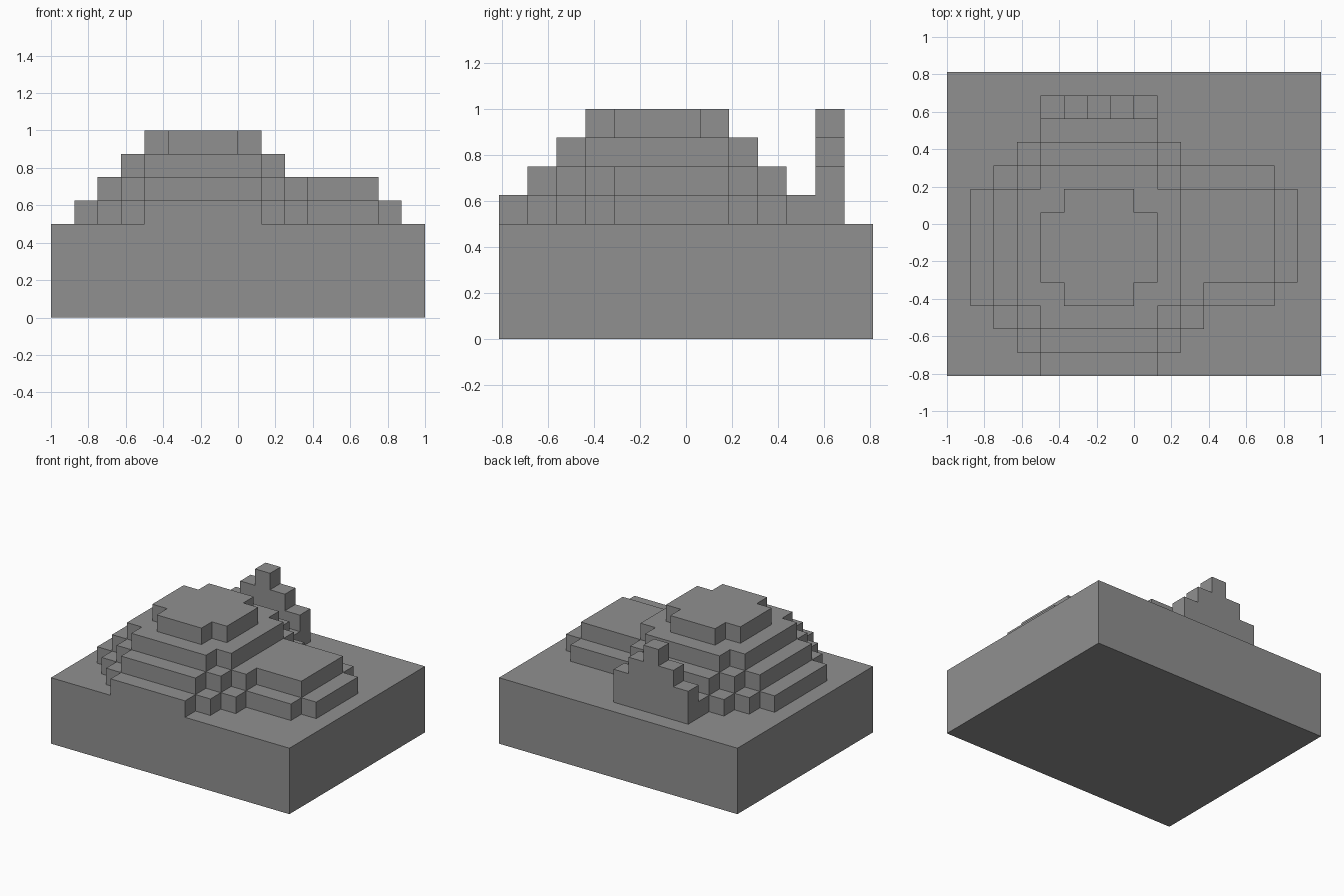
import bpy, bmesh, math
from mathutils import Vector

cube = bpy.data.objects.get("Cube")
if cube:
    bpy.data.objects.remove(cube, do_unlink=True)

CELL = 0.125
CENTRE = Vector((8, 6.5, 0))

# Single stone colour
stone = bpy.data.materials.new("stone_grey")
stone.use_nodes = True
grey = (0.28, 0.28, 0.28, 1)
stone.diffuse_color = grey
stone.node_tree.nodes["Principled BSDF"].inputs["Base Color"].default_value = grey


def block_solid(name, boxes):
    """Clean outer shell of a union of grid boxes (x0, x1, y0, y1, z0, z1)."""
    cells = {(x, y, z) for x0, x1, y0, y1, z0, z1 in boxes
             for x in range(x0, x1) for y in range(y0, y1) for z in range(z0, z1)}
    bm = bmesh.new()
    for cell in cells:
        middle = Vector(cell) + Vector((0.5, 0.5, 0.5))
        for axis in range(3):
            for side in (-1, 1):
                normal = Vector((0, 0, 0))
                normal[axis] = side
                if tuple(cell[i] + int(normal[i]) for i in range(3)) in cells:
                    continue
                u = Vector((0, 0, 0))
                u[(axis + 1) % 3] = 0.5
                v = normal.cross(u)
                corners = [middle + normal / 2 + s * u + t * v
                           for s, t in ((-1, -1), (1, -1), (1, 1), (-1, 1))]
                bm.faces.new([bm.verts.new((c - CENTRE) * CELL) for c in corners])
    bmesh.ops.remove_doubles(bm, verts=bm.verts, dist=0.001)
    bmesh.ops.dissolve_limit(bm, angle_limit=math.radians(1),
                             verts=bm.verts, edges=bm.edges)
    mesh = bpy.data.meshes.new(name)
    bm.to_mesh(mesh)
    bm.free()
    mesh.materials.append(stone)
    obj = bpy.data.objects.new(name, mesh)
    bpy.context.collection.objects.link(obj)
    return obj


# Base slab
block_solid("base", [(0, 16, 0, 13, 0, 4)])

# Side shoulder that widens the two lower tiers
shoulder = {0: [(9, 14, 3, 9), (9, 15, 4, 8)], 1: [(9, 14, 4, 8)]}

# Stepped mound: each tier shrinks by one block all round
for k in range(3):
    rects = [(4 - i, 9 + i, k + i, 11 - k - i) for i in range(4 - k)]
    rects += shoulder.get(k, [])
    block_solid(f"mound_tier_{k + 1}", [(*r, 4 + k, 5 + k) for r in rects])

# Flat cap with notched corners
block_solid("mound_cap", [(5, 8, 3, 8, 7, 8), (4, 9, 4, 7, 7, 8)])

# Stepped gable wall behind the mound
block_solid("rear_gable", [(4 + i, 9 - i, 11, 12, 4, 6 + i) for i in range(3)])
